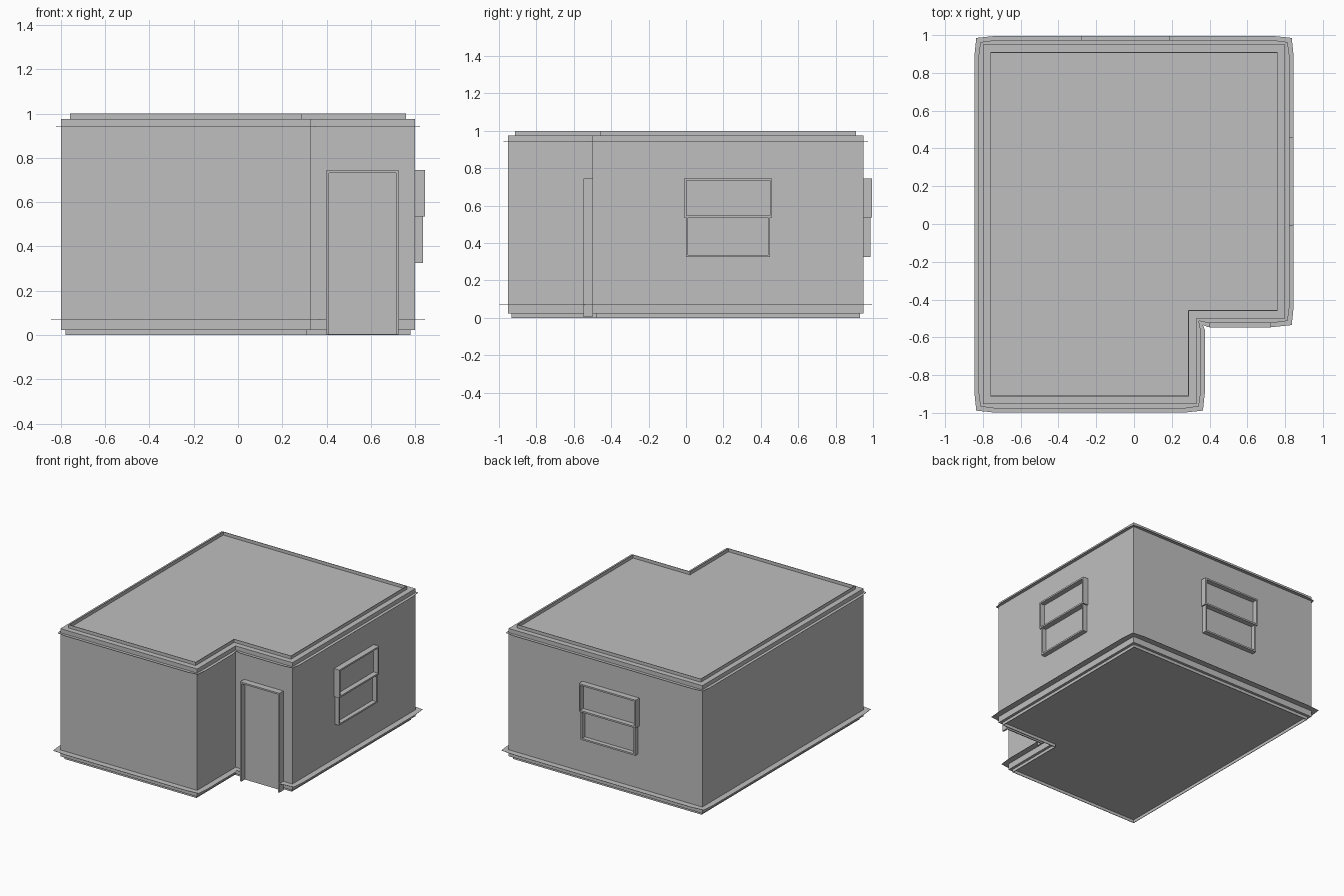
import bpy, bmesh
from mathutils import Vector

if "Cube" in bpy.data.objects:
    bpy.data.objects.remove(bpy.data.objects["Cube"])

grey = bpy.data.materials.new("plain_grey")
grey.diffuse_color = (0.52, 0.52, 0.52, 1)
grey.use_nodes = True
grey.node_tree.nodes["Principled BSDF"].inputs["Base Color"].default_value = grey.diffuse_color

# L-shaped plan, counter-clockwise
PLAN = [(-0.80, -0.953), (0.33, -0.953), (0.33, -0.50),
        (0.80, -0.50), (0.80, 0.95), (-0.80, 0.95)]


def finish(name, bm):
    mesh = bpy.data.meshes.new(name)
    bm.to_mesh(mesh)
    bm.free()
    mesh.materials.append(grey)
    obj = bpy.data.objects.new(name, mesh)
    bpy.context.collection.objects.link(obj)
    return obj


def offset(d):
    """Plan moved outward by d (inward if negative), mitred corners."""
    out = []
    for i, p in enumerate(PLAN):
        a, b, c = Vector(PLAN[i - 1]), Vector(p), Vector(PLAN[(i + 1) % 6])
        u, v = (b - a).normalized(), (c - b).normalized()
        out.append(b + d * (Vector((u.y, -u.x)) + Vector((v.y, -v.x))))
    return out


def prism(name, d, z0, z1):
    bm = bmesh.new()
    base = bm.faces.new([bm.verts.new((p.x, p.y, z0)) for p in offset(d)])
    res = bmesh.ops.extrude_face_region(bm, geom=[base], use_keep_orig=True)
    for v in res["geom"]:
        if isinstance(v, bmesh.types.BMVert):
            v.co.z = z1
    bmesh.ops.recalc_face_normals(bm, faces=bm.faces)
    return finish(name, bm)


def rim(name, d, t, z0, z1):
    """Thin upright border following the plan."""
    bm = bmesh.new()
    rings = [[bm.verts.new((p.x, p.y, z)) for p in offset(o)]
             for o, z in ((d, z0), (d, z1), (d - t, z1), (d - t, z0))]
    for k in range(4):
        a, b = rings[k], rings[(k + 1) % 4]
        for i in range(6):
            j = (i + 1) % 6
            bm.faces.new((a[i], a[j], b[j], b[i]))
    bmesh.ops.recalc_face_normals(bm, faces=bm.faces)
    return finish(name, bm)


def ledge(name, d, z, gap=None):
    """Thin flat ledge, slightly pulled in at its corners."""
    bm = bmesh.new()
    inner, corner = offset(0), offset(d - 0.01)
    for i in range(6):
        j = (i + 1) % 6
        u = (inner[j] - inner[i]).normalized()
        n = Vector((u.y, -u.x))
        pairs = [(inner[i], corner[i])]
        stops = [inner[i] + u * 0.06, inner[j] - u * 0.06]
        if gap and i == 2:
            stops[1:1] = [Vector((g, inner[i].y)) for g in gap]
        pairs += [(s, s + n * d) for s in stops]
        pairs.append((inner[j], corner[j]))
        for k in range(len(pairs) - 1):
            if gap and i == 2 and k == 2:
                continue
            (a, b), (c, e) = pairs[k], pairs[k + 1]
            top = [bm.verts.new((p.x, p.y, z)) for p in (a, b, e, c)]
            bm.faces.new(top)
    bmesh.ops.remove_doubles(bm, verts=bm.verts, dist=0.0005)
    bmesh.ops.recalc_face_normals(bm, faces=bm.faces)
    obj = finish(name, bm)
    mod = obj.modifiers.new("thickness", "SOLIDIFY")
    mod.thickness = 0.002
    return obj


def boards(name, boxes, place):
    """Join boxes given as (u0, u1, depth0, depth1, z0, z1)."""
    bm = bmesh.new()
    for u0, u1, d0, d1, z0, z1 in boxes:
        res = bmesh.ops.create_cube(bm, size=1)
        for v in res["verts"]:
            u = u1 if v.co.x > 0 else u0
            d = d1 if v.co.y > 0 else d0
            x, y = place(u, d)
            v.co = (x, y, z1 if v.co.z > 0 else z0)
    bmesh.ops.recalc_face_normals(bm, faces=bm.faces)
    return finish(name, bm)


# Walls with flat roof and floor, and borders that recess both
prism("walls", 0, 0.022, 0.976)
rim("roof_rim", -0.04, 0.004, 0.976, 1.0)
rim("base_rim", -0.02, 0.004, 0.0, 0.022)

# Trim ledges
ledge("cornice_ledge", 0.023, 0.945)
ledge("skirting_ledge", 0.045, 0.07, gap=(0.40, 0.725))


def window(name, place):
    a, b, t = -0.235, 0.235, 0.012
    boards(name, [
        # upper sash
        (a, a + t, 0, 0.044, 0.535, 0.745), (b - t, b, 0, 0.044, 0.535, 0.745),
        (a, b, 0, 0.044, 0.733, 0.745), (a, b, 0, 0.044, 0.535, 0.547),
        # lower sash
        (a + 0.01, a + 0.01 + t, 0, 0.036, 0.325, 0.535),
        (b - 0.01 - t, b - 0.01, 0, 0.036, 0.325, 0.535),
        (a + 0.01, b - 0.01, 0, 0.036, 0.325, 0.337)], place)
    boards(name + "_panes", [(a + t, b - t, 0, 0.006, 0.547, 0.733),
                             (a + 0.022, b - 0.022, 0, 0.003, 0.337, 0.535)], place)


window("side_window", lambda u, d: (0.80 + d, 0.225 + u))
window("back_window", lambda u, d: (-0.045 + u, 0.95 + d))


# Door in the recess
def on_recess(u, d):
    return u, -0.50 - d


boards("door_frame", [(0.40, 0.412, 0, 0.047, 0.003, 0.745),
                      (0.713, 0.725, 0, 0.047, 0.003, 0.745),
                      (0.40, 0.725, 0, 0.047, 0.733, 0.745)], on_recess)
boards("door_panel", [(0.412, 0.713, 0, 0.008, 0.003, 0.733)], on_recess)
